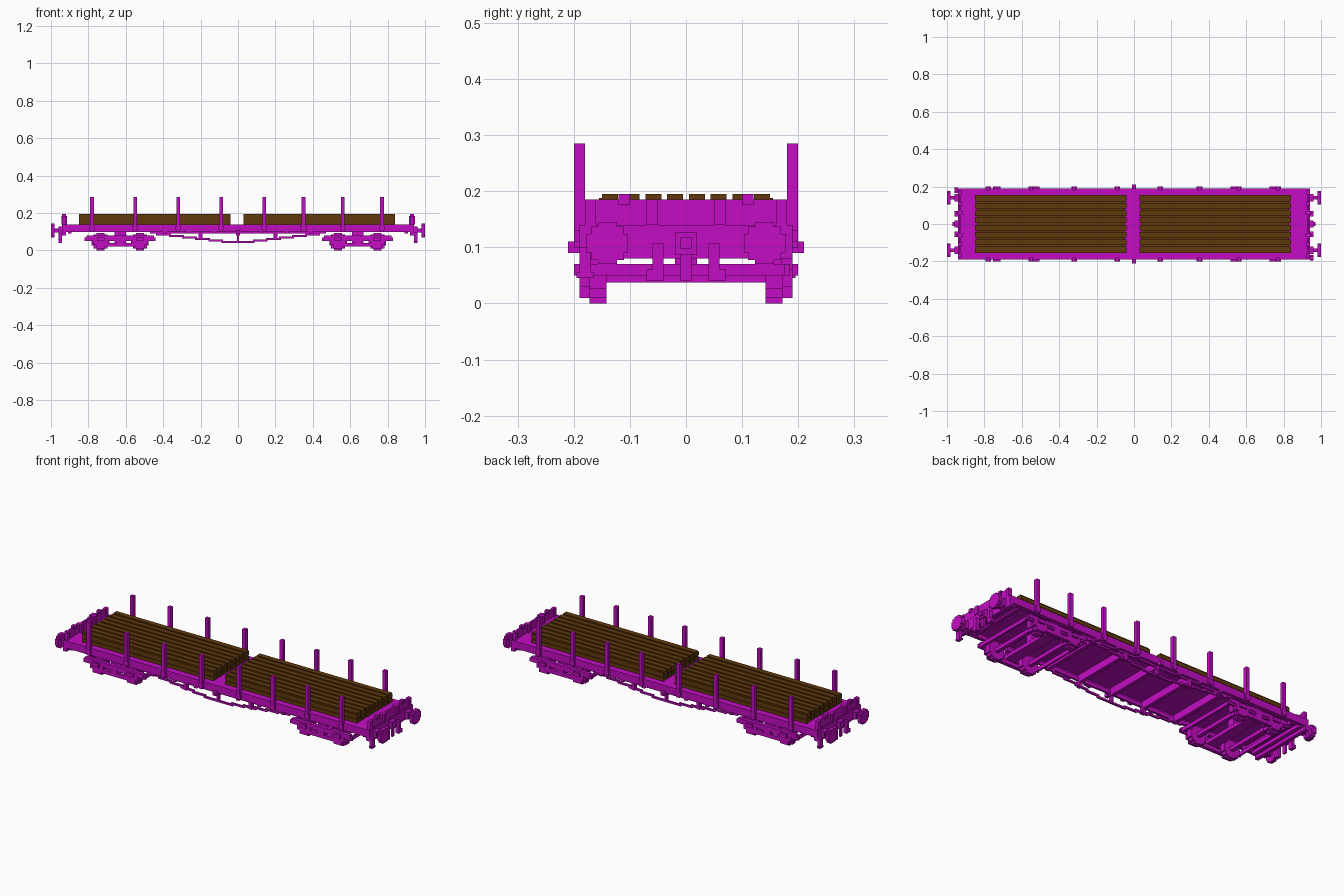
import bpy
import bmesh
from mathutils import Vector

default_cube = bpy.data.objects.get("Cube")
if default_cube:
    bpy.data.objects.remove(default_cube)

# Shared dimensions
THIN = 0.01
BAR = 0.02
BEAM = 0.04
DECK_TOP = 0.14
SILL_BOTTOM = 0.1
SILL_MIDDLE = (DECK_TOP + SILL_BOTTOM) / 2
LOAD_TOP = 0.195
STAKE_TOP = 0.285
BODY_END = 0.94
BODY_SIDE = 0.19
BODY_LENGTH = 2 * BODY_END
BODY_WIDTH = 2 * BODY_SIDE
INNER_WIDTH = BODY_WIDTH - BAR
BUFFER_SIDE = 0.14
BUFFER_HEIGHT = 0.107
WHEEL_RADIUS = 0.047
WHEEL_SIDE = 0.157
AXLE_OFFSET = 0.105
FRAME_SIDE = 0.18
BOGIE_HALF = 0.18


def make_material(name, red, green, blue):
    paint = bpy.data.materials.new(name)
    paint.use_nodes = True
    colour = (red, green, blue, 1)
    paint.diffuse_color = colour
    shader = paint.node_tree.nodes["Principled BSDF"]
    shader.inputs["Base Color"].default_value = colour
    return paint


purple = make_material("purple paint", 0.55, 0.004, 0.55)
timber = make_material("brown timber", 0.12, 0.042, 0.004)


class Part:
    """One object joined from boxes, mirrored to both sides and ends if asked."""

    def __init__(self, name, paint=purple, sides=False, ends=False):
        self.mesh = bpy.data.meshes.new(name)
        self.mesh.materials.append(paint)
        self.side_signs = (-1, 1) if sides else (1,)
        self.end_signs = (-1, 1) if ends else (1,)
        part_object = bpy.data.objects.new(name, self.mesh)
        bpy.context.collection.objects.link(part_object)

    def box(self, x=0, y=0, z=SILL_MIDDLE, long=BAR, wide=BAR, high=BAR):
        bm = bmesh.new()
        bm.from_mesh(self.mesh)
        for end in self.end_signs:
            for side in self.side_signs:
                made = bmesh.ops.create_cube(bm, size=1)
                for vert in made["verts"]:
                    vert.co *= Vector((long, wide, high))
                    vert.co += Vector((end * x, side * y, z))
        bm.to_mesh(self.mesh)
        bm.free()

    def upright(self, bottom, top, **placing):
        self.box(z=(bottom + top) / 2, high=top - bottom, **placing)

    def stepped_disc(self, radius, thickness, facing, **placing):
        """Blocky round plate made of three crossed boxes."""
        full, medium, short = 2 * radius, 1.6 * radius, 0.9 * radius
        for across, high in ((full, short), (medium, medium), (short, full)):
            if facing == "end":
                self.box(long=thickness, wide=across, high=high, **placing)
            else:
                self.box(long=across, wide=thickness, high=high, **placing)


# Deck and main frame
deck = Part("deck_floor")
deck.box(z=DECK_TOP - THIN, long=BODY_LENGTH, wide=INNER_WIDTH)

sill = Part("side_sill", sides=True)
sill.upright(SILL_BOTTOM, DECK_TOP, y=BODY_SIDE - THIN, long=BODY_LENGTH)
sill.box(y=BODY_SIDE - BAR, z=SILL_BOTTOM, long=BODY_END, wide=THIN)

headstock = Part("headstock", ends=True)
headstock.upright(SILL_BOTTOM - BAR, DECK_TOP, x=BODY_END - THIN, wide=BODY_WIDTH)
headstock.box(x=BODY_END - BEAM, z=SILL_BOTTOM, wide=INNER_WIDTH)
headstock.box(x=BODY_END - 2 * BEAM, z=SILL_BOTTOM + THIN, wide=INNER_WIDTH)

cross_beam = Part("cross_beam")
for step in range(-2, 3):
    cross_beam.box(x=step / 5, z=SILL_BOTTOM, wide=INNER_WIDTH, high=BEAM)

# End boards with their posts
end_board = Part("end_board", ends=True)
end_board.upright(DECK_TOP, LOAD_TOP - THIN, x=BODY_END - THIN, long=THIN, wide=INNER_WIDTH)
end_posts = Part("end_board_post", sides=True, ends=True)
end_posts.upright(DECK_TOP, LOAD_TOP - THIN, x=BODY_END - THIN, y=0.06, long=BAR + THIN)
end_posts.box(x=BODY_END - THIN, y=0.11, z=LOAD_TOP - THIN)
end_posts.upright(SILL_MIDDLE, LOAD_TOP - THIN, x=BODY_END - THIN, y=BODY_SIDE - BAR)

# Side stakes in pockets, four along each timber stack
stakes = Part("side_stake", sides=True)
pockets = Part("stake_pocket", sides=True)
for first, spacing in ((-0.78, 0.23), (0.14, 0.21)):
    for count in range(4):
        place = first + count * spacing
        stakes.upright(SILL_BOTTOM, STAKE_TOP, x=place, y=BODY_SIDE)
        pockets.box(x=place, y=BODY_SIDE, long=BAR + THIN)

# Timber stacks: a core with rounded-off rows of planks over it
ROWS = 8
STACK_WIDTH = 0.31
STACK_LENGTH = 0.81
LAYER = (LOAD_TOP - DECK_TOP) / 2
pitch = STACK_WIDTH / ROWS
for label, middle in (("left", 0.435), ("right", -0.445)):
    stack = Part(label + "_timber_stack", timber)
    stack.upright(DECK_TOP, LOAD_TOP - THIN, x=middle,
                  long=STACK_LENGTH - BAR, wide=STACK_WIDTH - THIN)
    for row in range(ROWS):
        across = (row + 0.5) * pitch - STACK_WIDTH / 2
        for layer in range(2):
            bottom = DECK_TOP + layer * LAYER
            top = bottom + LAYER
            stack.upright(bottom + THIN / 4, top, x=middle, y=across,
                          long=STACK_LENGTH, wide=pitch - THIN)
    for side in (-1, 1):
        for layer in range(2):
            stack.box(x=middle, y=side * (STACK_WIDTH - THIN) / 2,
                      z=DECK_TOP + THIN + layer * LAYER, long=STACK_LENGTH, wide=THIN)

# Buffers
buffers = Part("buffer", sides=True, ends=True)
buffers.box(x=BODY_END + BAR, y=BUFFER_SIDE, z=BUFFER_HEIGHT, long=BEAM + THIN)
buffers.box(x=BODY_END + THIN, y=BUFFER_SIDE, z=BUFFER_HEIGHT, wide=BEAM, high=BEAM)
buffers.stepped_disc(WHEEL_RADIUS - THIN, BAR, "end",
                     x=1 - THIN, y=BUFFER_SIDE, z=BUFFER_HEIGHT)

# Coupling, brake hoses and corner steps
coupling = Part("coupling", ends=True)
coupling.box(x=BODY_END + THIN, z=BUFFER_HEIGHT, wide=BEAM, high=BEAM)
coupling.box(x=BODY_END + BAR, z=BUFFER_HEIGHT)
coupling.upright(BEAM, SILL_BOTTOM, x=BODY_END + THIN, long=THIN)

hoses = Part("brake_hose", sides=True, ends=True)
hoses.upright(BEAM, BUFFER_HEIGHT, x=BODY_END + THIN, y=0.05)
hoses.box(x=BODY_END + THIN, y=0.06, z=BEAM + THIN)

steps = Part("corner_step")
for end in (-1, 1):
    corner = {"x": end * (BODY_END + THIN), "y": -end * (BODY_SIDE - THIN)}
    steps.upright(BEAM + THIN, SILL_BOTTOM, **corner)
    steps.box(z=BEAM + THIN, wide=BAR + THIN, high=THIN, **corner)

# Truss rods stepping down to the middle, with struts
ROD_SIDE = BODY_SIDE - BAR
ROD_LOW = 0.046
RUN = 0.07
truss = Part("truss_rod", sides=True, ends=True)
for count in range(6):
    truss.box(x=(count + 0.7) * RUN, y=ROD_SIDE, z=ROD_LOW + count * THIN * 0.8,
              long=RUN + THIN, wide=THIN, high=THIN)
truss.upright(ROD_LOW + THIN, SILL_BOTTOM, x=0.2, y=ROD_SIDE)
middle_strut = Part("truss_middle_strut", sides=True)
middle_strut.upright(ROD_LOW, DECK_TOP, y=ROD_SIDE, long=THIN)
middle_strut.box(y=ROD_SIDE, z=ROD_LOW, long=RUN, wide=THIN, high=THIN)
middle_strut.box(y=BODY_SIDE + THIN, z=SILL_BOTTOM)

# Small brackets below the sills
brackets = Part("sill_bracket", sides=True, ends=True)
for count in range(1, 4):
    brackets.box(x=count * 0.13, y=BODY_SIDE - THIN, z=SILL_BOTTOM)

# Bogies: stepped wheels, side frames, axles and bolster
for label, centre in (("left", 0.64), ("right", -0.63)):
    wheels = Part(label + "_bogie_wheels", sides=True)
    frame = Part(label + "_bogie_side_frame", sides=True)
    axles = Part(label + "_bogie_axles")
    for side in (-1, 1):
        place = centre + side * AXLE_OFFSET
        wheels.stepped_disc(WHEEL_RADIUS, BAR + THIN, "side",
                            x=place, y=WHEEL_SIDE, z=WHEEL_RADIUS)
        axles.box(x=place, z=WHEEL_RADIUS, wide=2 * WHEEL_SIDE)
        axles.box(x=centre + side * BOGIE_HALF, z=BEAM + BAR, long=THIN, wide=INNER_WIDTH)
        # Axle box, its cover and the spring plate below
        frame.upright(BAR + THIN, 2 * BEAM, x=place, y=FRAME_SIDE, long=2 * BEAM)
        frame.box(x=place, y=BODY_SIDE, z=BEAM + BAR, long=BEAM)
        frame.box(x=place, y=FRAME_SIDE, z=BAR, long=BEAM + THIN)
    frame.box(x=centre, y=FRAME_SIDE, z=BEAM + BAR + THIN, long=2 * BOGIE_HALF)
    frame.box(x=centre, y=FRAME_SIDE, z=BEAM + BAR, long=2 * BOGIE_HALF + BAR, wide=THIN)
    frame.box(x=centre, y=FRAME_SIDE, z=BAR + THIN, long=BOGIE_HALF)
    frame.upright(BAR + THIN, 2 * BEAM, x=centre, y=FRAME_SIDE, long=BEAM)
    frame.upright(2 * BEAM, SILL_BOTTOM, x=centre, y=FRAME_SIDE - BAR, long=BEAM + BAR)
    axles.box(x=centre, z=BEAM + THIN, long=BEAM + BAR, wide=INNER_WIDTH)
    axles.upright(BEAM + THIN, SILL_MIDDLE, x=centre, long=BEAM, wide=BEAM)
